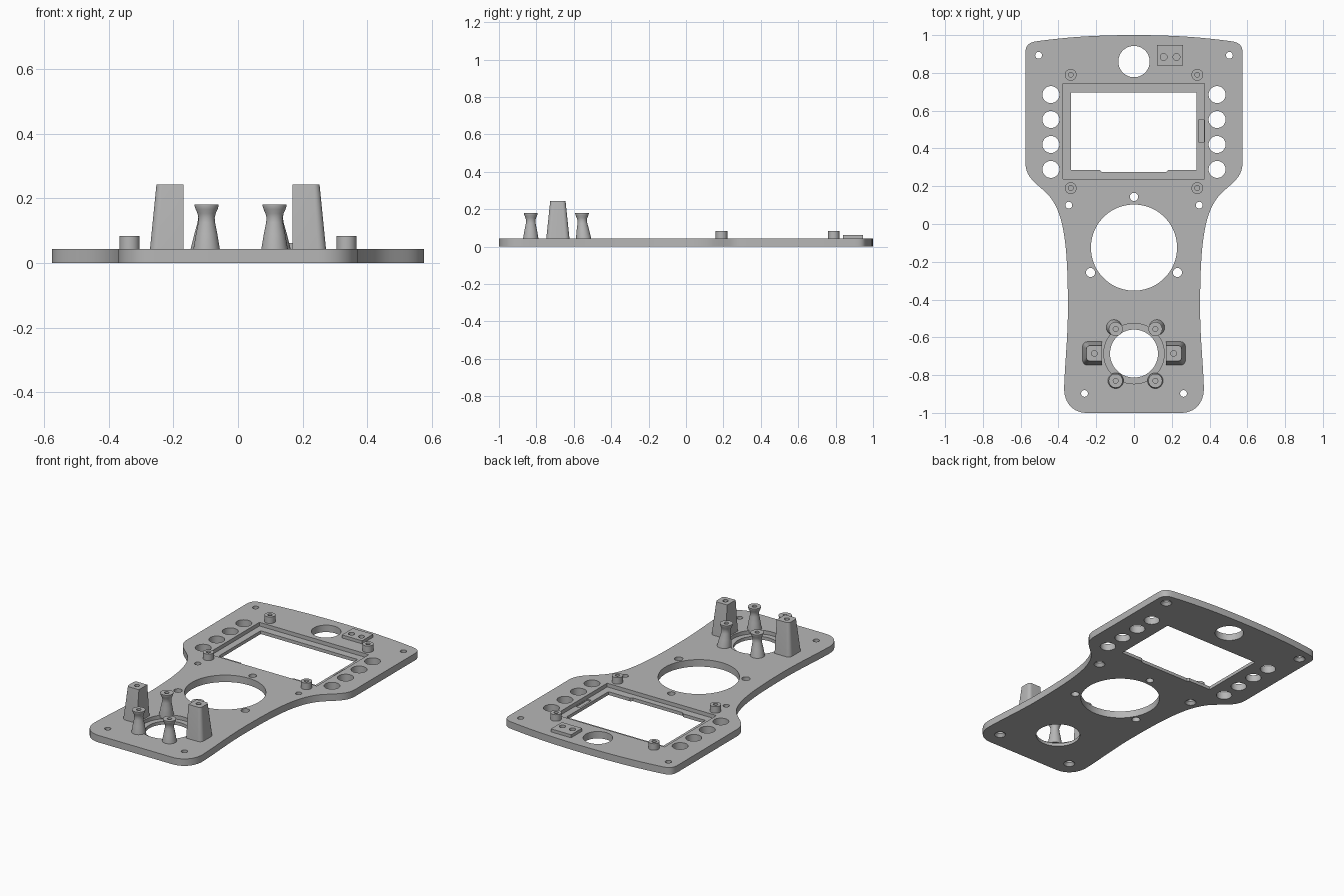
import bpy, bmesh, math
from mathutils import Vector
from mathutils.geometry import interpolate_bezier

cube = bpy.data.objects.get("Cube")
if cube:
    bpy.data.objects.remove(cube, do_unlink=True)

grey = bpy.data.materials.new("light_grey")
grey.use_nodes = True
grey.diffuse_color = (0.47, 0.47, 0.47, 1)
grey.node_tree.nodes["Principled BSDF"].inputs["Base Color"].default_value = (0.47, 0.47, 0.47, 1)

TOP = 0.043      # plate thickness
LEDGE = 0.02     # floor of the stepped recesses


def make(name, bm):
    bmesh.ops.recalc_face_normals(bm, faces=bm.faces)
    mesh = bpy.data.meshes.new(name)
    bm.to_mesh(mesh)
    bm.free()
    mesh.materials.append(grey)
    ob = bpy.data.objects.new(name, mesh)
    bpy.context.collection.objects.link(ob)
    return ob


def loft(name, rings):
    """Closed solid through a list of rings with equal point counts."""
    bm = bmesh.new()
    loops = [[bm.verts.new(p) for p in ring] for ring in rings]
    for a, b in zip(loops, loops[1:]):
        for i in range(len(a)):
            j = (i + 1) % len(a)
            bm.faces.new((a[i], a[j], b[j], b[i]))
    bm.faces.new(loops[0][::-1])
    bm.faces.new(loops[-1])
    return make(name, bm)


def circle(x, y, r, z, n=32):
    return [(x + r * math.cos(math.tau * i / n), y + r * math.sin(math.tau * i / n), z)
            for i in range(n)]


def rod(name, x, y, r0, z0, z1, r1=None, n=32):
    return loft(name, [circle(x, y, r0, z0, n), circle(x, y, r1 or r0, z1, n)])


def rect(x0, x1, y0, y1, z):
    return [(x0, y0, z), (x1, y0, z), (x1, y1, z), (x0, y1, z)]


def box(name, x0, x1, y0, y1, z0, z1):
    return loft(name, [rect(x0, x1, y0, y1, z0), rect(x0, x1, y0, y1, z1)])


def finish(ob, cutters=()):
    """Cut the object, drop the cutters and shade it."""
    for c in cutters:
        c.hide_render = True
        m = ob.modifiers.new("cut", "BOOLEAN")
        m.operation, m.solver, m.object = "DIFFERENCE", "EXACT", c
    if cutters:
        bpy.context.view_layer.update()
        deps = bpy.context.evaluated_depsgraph_get()
        mesh = bpy.data.meshes.new_from_object(ob.evaluated_get(deps))
        ob.modifiers.clear()
        ob.data = mesh
        for c in cutters:
            bpy.data.objects.remove(c, do_unlink=True)
    ob.data.shade_smooth()
    ob.data.set_sharp_from_angle(angle=math.radians(30))


def curve(a, b, c, d, n=14):
    return [(p.x, p.y) for p in interpolate_bezier(*(Vector((*q, 0)) for q in (a, b, c, d)), n)][:-1]


# Plate outline: right half from bottom centre to top centre, then mirrored
half = [(0, -1)]
half += curve((.25, -1), (.32, -1), (.37, -.95), (.37, -.87))
half += curve((.37, -.87), (.365, -.72), (.35, -.6), (.35, -.45))
half += curve((.35, -.45), (.35, -.1), (.37, .08), (.47, .17), 20)
half += curve((.47, .17), (.53, .225), (.575, .25), (.575, .33))
half += curve((.575, .9), (.575, .945), (.56, .962), (.51, .968))
half += curve((.51, .968), (.35, .99), (.2, 1), (0, 1))
half += [(0, 1)]
outline = half + [(-x, y) for x, y in half[-2:0:-1]]
plate = loft("base_plate", [[(x, y, z) for x, y in outline] for z in (0, TOP)])

# Round openings
cuts = []


def drill(x, y, r, z0=-0.1, n=32):
    cuts.append(rod("hole_cutter", x, y, r, z0, 0.1, n=n))


drill(0, .86, .083, n=48)
drill(0, -.125, .228, n=80)
drill(0, -.686, .16, LEDGE, n=64)
drill(0, -.686, .127, n=64)
drill(0, .143, .022)
for s in (-1, 1):
    for i in range(4):
        drill(s * .44, .685 - i * .132, .045)
    drill(s * .23, -.257, .024)
    # Countersunk mounting holes
    for x, y in ((.505, .893), (.345, .1), (.262, -.897)):
        drill(s * x, y, .018)
        cuts.append(rod("countersink_cutter", s * x, y, .034, -.002, .018, .018))

# Screen recess, window, lower notch and side pocket
cuts.append(box("recess_cutter", -.375, .372, .238, .745, LEDGE, .1))
cuts.append(box("window_cutter", -.333, .33, .286, .697, -.1, .11))
notch = [(-.185, .29), (-.17, .275), (.17, .275), (.185, .29)]
cuts.append(loft("notch_cutter", [[(x, y, z) for x, y in notch] for z in (-.1, .12)]))
cuts.append(box("pocket_cutter", .342, .371, .435, .55, .012, .09))
finish(plate, cuts)

# Screen standoffs with blind screw holes
for sx, side in ((-1, "right"), (1, "left")):
    for y, end in ((.79, "upper"), (.19, "lower")):
        x = sx * .335
        finish(loft(f"{end}_{side}_standoff", [
            circle(x, y, r, z) for r, z in
            ((.031, .03), (.031, .083), (.013, .083), (.013, .05))]))

# Raised connector pad with two holes
pad = box("connector_pad", .122, .26, .84, .947, .03, .062)
finish(pad, [rod("pad_cutter", x, .884, .018, .045, .1) for x in (.157, .225)])


# Tapered towers: straight inner face, rounded outer corners
def tower_ring(s, inner, outer, hy, r, z):
    pts = [(inner, -hy)]
    for sy in (-1, 1):
        steps = range(7) if sy < 0 else range(6, -1, -1)
        for i in steps:
            a = math.pi / 2 * i / 6
            pts.append((outer - r + r * math.sin(a), sy * (hy - r + r * math.cos(a))))
    pts.append((inner, hy))
    return [(s * x, -.685 + y, z) for x, y in pts]


for s, side in ((-1, "right"), (1, "left")):
    tower = loft(f"{side}_tower", [tower_ring(s, .169, .273, .062, .025, .03),
                                   tower_ring(s, .169, .272, .062, .025, TOP),
                                   tower_ring(s, .169, .252, .041, .018, .243)])
    finish(tower, [rod("tower_cutter", s * .21, -.685, .015, .18, .3)])

# Waisted posts round the lower opening; the rear feet splay outward
waist = [(.042, .03), (.041, TOP), (.033, .09), (.026, .125), (.025, .14),
         (.028, .153), (.034, .166), (.037, .176), (.037, .18), (.013, .18), (.013, .14)]
for x, side in ((-.097, "right"), (.113, "left")):
    for y, end, splay in ((-.83, "front", 0), (-.556, "rear", .012)):
        rings = []
        for r, z in waist:
            k = splay * max(0, 1 - z / .15) if r > .013 else 0
            rings.append(circle(x + math.copysign(k, x), y + k, r, z))
        finish(loft(f"{end}_{side}_post", rings))
